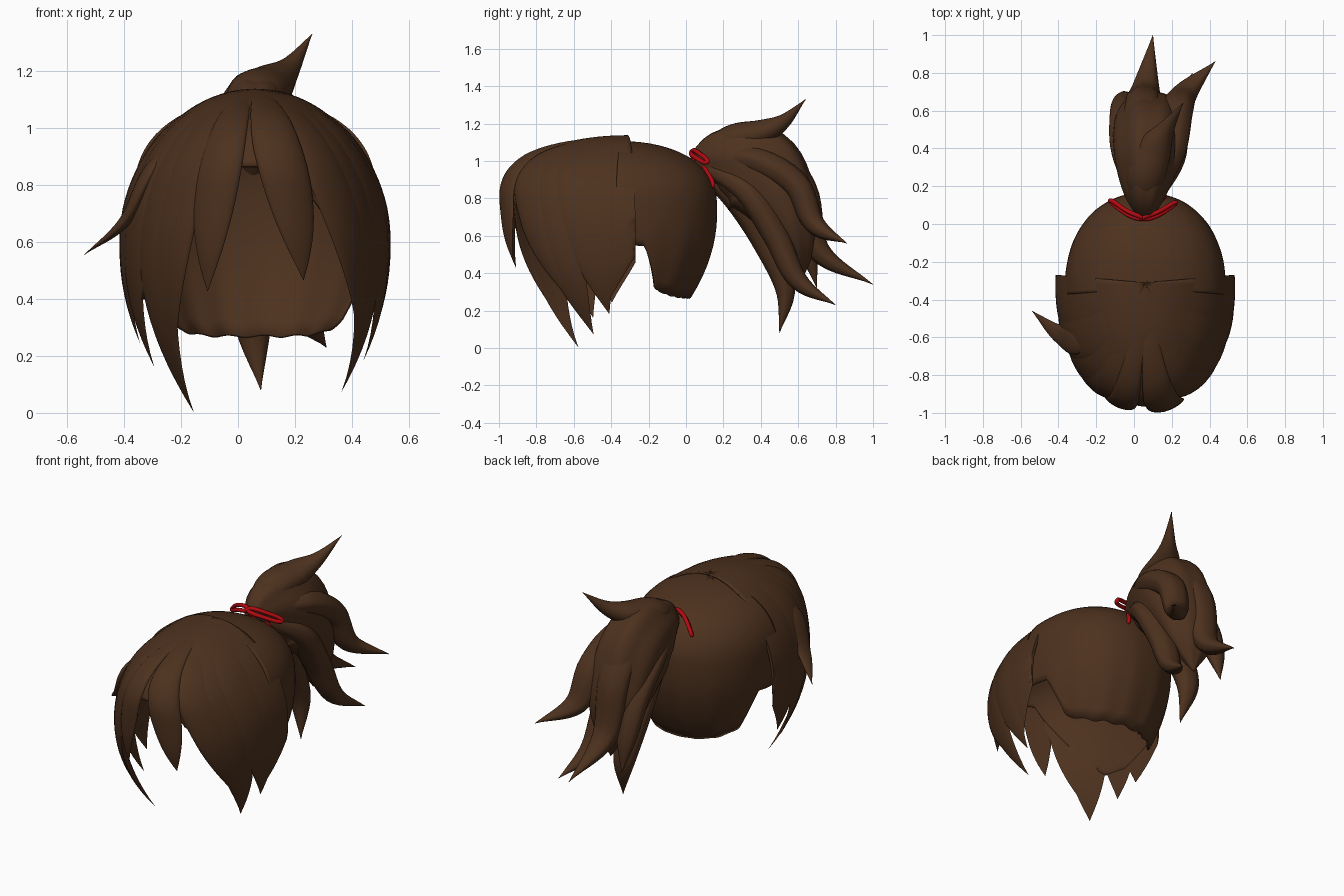
import bpy, math
from mathutils import Vector

cube = bpy.data.objects.get("Cube")
if cube:
    bpy.data.objects.remove(cube)


def material(name, rgb):
    m = bpy.data.materials.new(name)
    m.use_nodes = True
    m.diffuse_color = (*rgb, 1)
    bsdf = m.node_tree.nodes["Principled BSDF"]
    bsdf.inputs["Base Color"].default_value = (*rgb, 1)
    bsdf.inputs["Roughness"].default_value = 0.8
    return m


BROWN = material("brown hair", (0.074, 0.031, 0.013))
RED = material("red ribbon", (0.45, 0.003, 0.005))


def finish(obj, mat, angle=60):
    obj.data.materials.append(mat)
    bpy.ops.object.select_all(action='DESELECT')
    obj.select_set(True)
    bpy.context.view_layer.objects.active = obj
    bpy.ops.object.shade_smooth_by_angle(angle=math.radians(angle))
    return obj


def loft(name, rings, closed=True):
    """Skin a list of equally long point rows, as a tube or an open sheet."""
    n = len(rings[0])
    verts = [p for r in rings for p in r]
    faces = []
    for i in range(len(rings) - 1):
        for j in range(n if closed else n - 1):
            k = (j + 1) % n
            faces.append((i * n + j, i * n + k, (i + 1) * n + k, (i + 1) * n + j))
    if closed:
        faces += [tuple(range(n))[::-1], tuple(range(len(verts) - n, len(verts)))]
    mesh = bpy.data.meshes.new(name)
    mesh.from_pydata(verts, [], faces)
    mesh.validate()
    obj = bpy.data.objects.new(name, mesh)
    bpy.context.collection.objects.link(obj)
    return finish(obj, BROWN)


def spline(values, t):
    """Catmull-Rom through numbers or vectors, t from 0 to 1."""
    last = len(values) - 1
    i = min(int(t * last), last - 1)
    f = t * last - i
    b, c = values[i], values[i + 1]
    a = values[i - 1] if i else b * 2 - c
    d = values[i + 2] if i + 2 <= last else c * 2 - b
    return b + (c - a) * (f / 2) + (a * 2 - b * 5 + c * 4 - d) * (f * f / 2) \
        + (b * 3 - a - c * 3 + d) * (f ** 3 / 2)


def strand(name, points, widths, depths, side=(1, 0, 0), ripple=0.0, steps=28, n=28):
    """Tapered lock swept along a path."""
    pts = [Vector(p) for p in points]
    rings = []
    for i in range(steps + 1):
        t = i / steps
        p = spline(pts, t)
        tan = (spline(pts, min(t + 0.01, 1)) - spline(pts, max(t - 0.01, 0))).normalized()
        s = Vector(side)
        s = (s - tan * s.dot(tan)).normalized()
        up = s.cross(tan)
        w, h = max(spline(widths, t), 0.001), max(spline(depths, t), 0.001)
        ring = []
        for j in range(n):
            a = math.tau * j / n
            k = 1 + ripple * math.sin(7 * a + 2 * t)
            ring.append(p + s * (w * k * math.cos(a)) + up * (h * k * math.sin(a)))
        rings.append(ring)
    return loft(name, rings)


def power(v, e):
    return math.copysign(abs(v) ** e, v)


# Front dome: azimuth 0 faces forward, the rear rim is a shallow arc
TOP = 1.125
CORE = Vector((0.06, -0.28, 0.55))


def dome(az, z, scale=1.0):
    a = math.radians(max(-90, min(90, az)))
    u = min((TOP - z) / 0.55, 1)
    v = min((TOP - z) / 0.38, 1)
    fx = math.sqrt(max(0, 1 - (1 - u) ** 2)) - 1.3 * max(0, 0.55 - z) ** 2
    fy = math.sqrt(max(0, 1 - (1 - v) ** 2.8)) - 1.0 * max(0, 0.65 - z) ** 2
    across = fx * power(math.sin(a), 0.87)
    p = Vector((0.06 + 0.46 * across,
                -0.31 + 0.04 * abs(across) - 0.655 * fy * power(math.cos(a), 0.87), z))
    return CORE + (p - CORE) * scale


def fringe_lock(name, root, width, tip, tip_z, scale, steps=32, n=24):
    """Lock lying on the dome, running from the crown to a pointed tip."""
    rings = []
    for i in range(steps + 1):
        t = i / steps
        z = TOP - (TOP - tip_z) * t ** 1.6
        az = root + (tip - root) * t ** 2
        w = width * max(1 - t ** 5, 0.01)
        ring = []
        for j in range(n):
            a = math.tau * j / n
            lift = 0.045 if math.sin(a) > 0 else 0.015
            lift *= math.sin(a) * min(1, 1.6 * t) * (1 - t ** 4)
            ring.append(dome(az + w * math.cos(a), z, 1 + (scale - 1) * min(1, 3 * t) + lift))
        rings.append(ring)
    loft(name, rings)


def sheet(name, point, rim, lo, hi, top, cols=60, rows=24):
    """Thin shell from the crown down to a rim whose height depends on azimuth."""
    rings = []
    for i in range(rows + 1):
        t = (i / rows) ** 1.7
        row = []
        for j in range(cols + 1):
            az = lo + (hi - lo) * j / cols
            row.append(point(az, top - (top - rim(az)) * t))
        rings.append(row)
    obj = loft(name, rings, closed=False)
    mod = obj.modifiers.new("thickness", 'SOLIDIFY')
    mod.thickness = 0.012
    mod.offset = 0


def fringe_rim(az):
    a = abs(az)
    return 0.86 - 0.46 * max(0, min(1, (a - 14) / 42)) + 0.13 * max(0, a - 70) / 20


sheet("fringe_underlayer", lambda a, z: dome(a, z, 1.012), fringe_rim, -90, 90, TOP, cols=80)

# Locks: root azimuth, half width, tip azimuth, tip height, layer scale
LOCKS = [
    (-14, 11, -18, 0.43, 1.025), (9, 12, 18, 0.47, 1.035),
    (27, 14, 62, 0.2, 1.015), (45, 15, 65, 0.08, 1.01),
    (62, 14, 78, 0.19, 1.015), (80, 18, 78, 0.25, 1.01),
    (-29, 13, -45, 0.14, 1.015), (-45, 15, -46, 0.01, 1.01),
    (-62, 14, -68, 0.17, 1.015), (-80, 18, -80, 0.25, 1.01),
]
for i, spec in enumerate(LOCKS):
    fringe_lock(f"fringe_lock_{i + 1}", *spec)

strand("stray_lock", [(-0.17, -0.55, 0.98), (-0.3, -0.61, 0.85), (-0.4, -0.58, 0.67),
                      (-0.54, -0.46, 0.555)],
       [0.01, 0.08, 0.05, 0], [0.01, 0.03, 0.02, 0], side=(0, 1, 0))


# Back cap, tucked a little way under the fringe
def cap_point(az, z):
    a = math.radians(az)
    u = min((1.1 - z) / 0.35, 1)
    f = math.sqrt(max(0, 1 - (1 - u) ** 2.5)) - 1.4 * max(0, 0.72 - z) ** 2
    f *= 1 + 0.008 * math.sin(a * 16) * max(0, 0.8 - z) * 2
    return Vector((0.06 + 0.42 * f * power(math.sin(a), 0.92),
                   -0.34 + 0.5 * f * power(math.cos(a), 0.92), z))


def cap_rim(az):
    a = abs(az)
    return 0.27 + 0.05 * min(1, a / 66) ** 4 + min(0.23, 0.02 * max(0, a - 66)) \
        + 0.004 * math.sin(az * 0.3)


sheet("back_cap", cap_point, cap_rim, -93, 93, 1.1, cols=98)

# Ponytail: a ribbed body, then pointed locks over it
strand("ponytail_body",
       [(0.06, 0.05, 0.98), (0.06, 0.2, 1.0), (0.07, 0.38, 0.94), (0.08, 0.52, 0.75),
        (0.08, 0.59, 0.55), (0.08, 0.62, 0.36)],
       [0.05, 0.13, 0.18, 0.18, 0.13, 0], [0.08, 0.18, 0.25, 0.19, 0.11, 0],
       ripple=0.03, n=56)
TAIL = {
    "upper_left": ([(0.1, 0.15, 1.02), (0.18, 0.38, 1.0), (0.22, 0.59, 0.87),
                    (0.27, 0.69, 0.66), (0.43, 0.86, 0.56)], 0.09),
    "upper_middle": ([(0.05, 0.18, 1.06), (0.06, 0.42, 1.08), (0.05, 0.62, 0.85),
                      (0.06, 0.71, 0.52), (0.1, 1.0, 0.34)], 0.1),
    "lower_left": ([(0.1, 0.13, 0.96), (0.18, 0.33, 0.83), (0.2, 0.48, 0.6),
                    (0.23, 0.6, 0.36), (0.31, 0.8, 0.23)], 0.085),
    "lower_middle": ([(0.06, 0.1, 0.95), (0.05, 0.28, 0.79), (0.04, 0.42, 0.58),
                      (0.05, 0.53, 0.32), (0.08, 0.5, 0.08)], 0.09),
    "lower_right": ([(0.02, 0.13, 0.99), (-0.04, 0.38, 0.92), (-0.05, 0.56, 0.74),
                     (-0.05, 0.65, 0.52), (-0.05, 0.7, 0.32)], 0.08),
}
for key, (path, w) in TAIL.items():
    strand("ponytail_lock_" + key, path, [w * k for k in (0.5, 1, 1, 0.75, 0)],
           [w * k for k in (0.5, 0.8, 0.8, 0.6, 0)], ripple=0.02)
strand("ponytail_spike", [(0.06, 0.08, 1.03), (0.06, 0.24, 1.11), (0.11, 0.4, 1.15),
                          (0.18, 0.52, 1.21), (0.26, 0.64, 1.33)],
       [0.04, 0.1, 0.09, 0.04, 0], [0.04, 0.08, 0.07, 0.04, 0])


# Ribbon: two narrow loops meeting in front of the root, and a hanging end
def ribbon_loop(name, knot, bend, end):
    gap = Vector((0, 0.009, 0.012))
    k, b, e = Vector(knot), Vector(bend), Vector(end)
    points = [k - gap, k + gap, b + gap, e + gap, e + (e - b) * 0.2, e - gap, b - gap]
    curve = bpy.data.curves.new(name, 'CURVE')
    curve.dimensions = '3D'
    curve.bevel_depth = 0.012
    curve.bevel_resolution = 2
    s = curve.splines.new('NURBS')
    s.points.add(len(points) - 1)
    for cp, p in zip(s.points, points):
        cp.co = (*p, 1)
    s.use_cyclic_u = True
    obj = bpy.data.objects.new(name, curve)
    bpy.context.collection.objects.link(obj)
    curve.materials.append(RED)


KNOT = (0.045, 0.03, 1.05)
ribbon_loop("ribbon_loop_left", KNOT, (0.12, 0.045, 1.04), (0.21, 0.105, 1.0))
ribbon_loop("ribbon_loop_right", KNOT, (-0.03, 0.05, 1.04), (-0.115, 0.115, 0.98))
ribbon_loop("ribbon_end", KNOT, (0.12, 0.08, 0.97), (0.155, 0.135, 0.88))
